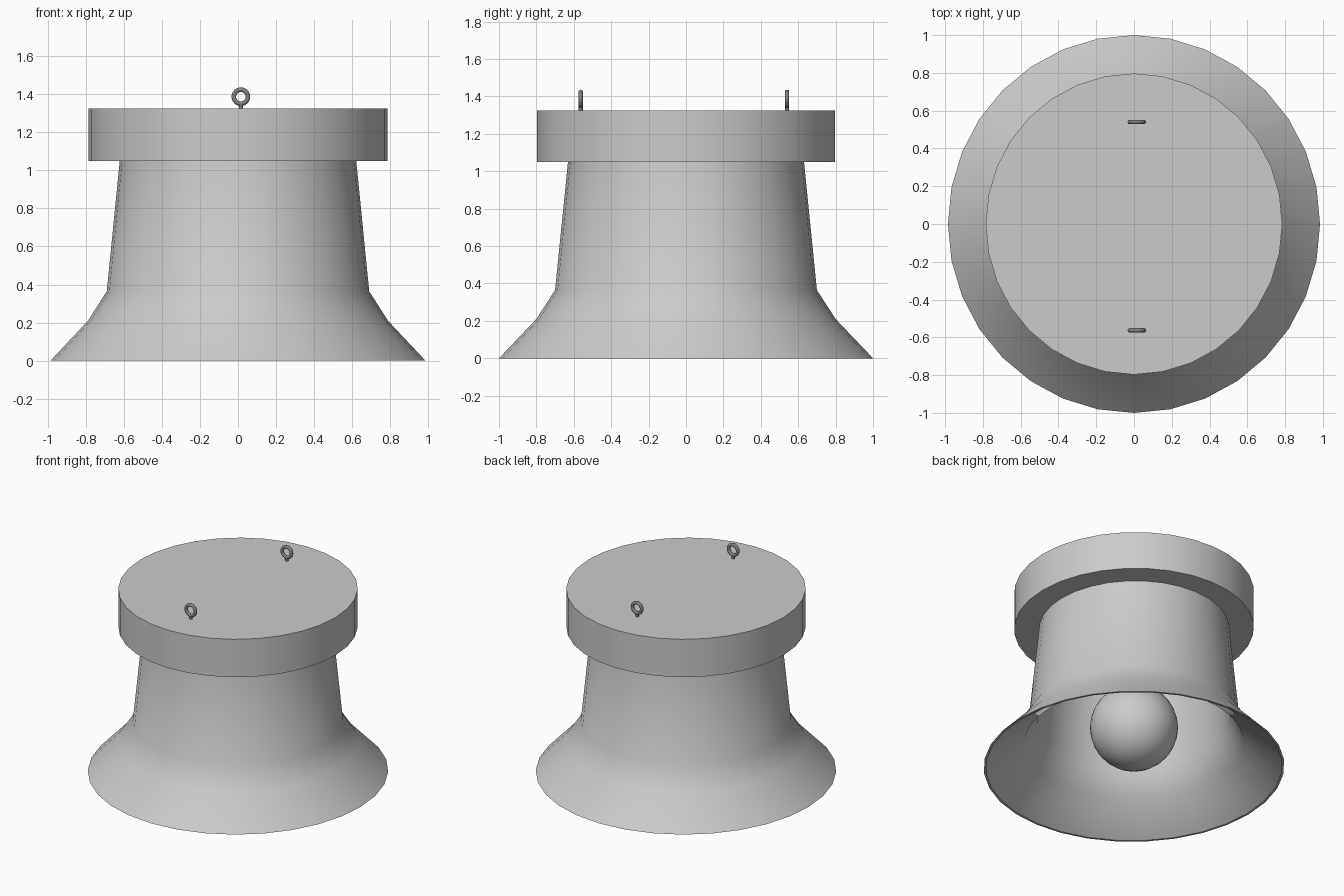
import bpy, math
from mathutils import Matrix

cube = bpy.data.objects.get("Cube")
if cube:
    bpy.data.objects.remove(cube, do_unlink=True)


def material(name, value):
    mat = bpy.data.materials.new(name)
    colour = (value, value, value, 1)
    mat.use_nodes = True
    mat.diffuse_color = colour
    mat.node_tree.nodes["Principled BSDF"].inputs["Base Color"].default_value = colour
    return mat


GREY = material("light grey", 0.6)
STEEL = material("dark steel", 0.22)
SIDES = 32
SQUASH = 0.985  # the housing is slightly narrower across x


def finish(obj, name, mat, angle=40):
    obj.name = name
    obj.data.materials.append(mat)
    bpy.ops.object.select_all(action='DESELECT')
    obj.select_set(True)
    bpy.context.view_layer.objects.active = obj
    bpy.ops.object.shade_smooth_by_angle(angle=math.radians(angle))
    return obj


def lathe(name, profile, mat, angle=40):
    """Spin a closed (radius, z) profile around the z axis."""
    n = len(profile)
    verts = []
    for i in range(SIDES):
        a = 2 * math.pi * i / SIDES
        verts += [(r * math.cos(a) * SQUASH, r * math.sin(a), z) for r, z in profile]
    faces = []
    for i in range(SIDES):
        a, b = i * n, (i + 1) % SIDES * n
        for j in range(n):
            k = (j + 1) % n
            faces.append((a + j, b + j, b + k, a + k))
    mesh = bpy.data.meshes.new(name)
    mesh.from_pydata(verts, [], faces)
    obj = bpy.data.objects.new(name, mesh)
    bpy.context.collection.objects.link(obj)
    return finish(obj, name, mat, angle)


# Flared hollow shade: up the outside, down the inside
lathe("bell_shade", [(1.0, 0), (0.8, 0.21), (0.70, 0.365), (0.63, 1.06),
                     (0.57, 1.06), (0.64, 0.36), (0.73, 0.18), (0.985, 0)], GREY, 32)

# Thick round cap
bpy.ops.mesh.primitive_cylinder_add(vertices=SIDES, radius=0.797, depth=0.275,
                                    location=(0, 0, 1.1875))
cap = bpy.context.object
cap.data.transform(Matrix.Diagonal((SQUASH, 1, 1, 1)))
finish(cap, "cap", GREY)

# Bulb hanging in the mouth
bpy.ops.mesh.primitive_uv_sphere_add(segments=32, ring_count=16, radius=0.29,
                                     location=(0, 0, 0.295))
finish(bpy.context.object, "bulb", GREY)

# Two hanging eyelets, each a ring on a short stem
for side, y in (("front", -0.563), ("back", 0.54)):
    bpy.ops.mesh.primitive_torus_add(major_segments=24, minor_segments=10,
                                     major_radius=0.037, minor_radius=0.012,
                                     location=(0.015, y, 1.387),
                                     rotation=(math.pi / 2, 0, 0))
    finish(bpy.context.object, side + "_eyelet_ring", STEEL)
    bpy.ops.mesh.primitive_cylinder_add(vertices=12, radius=0.011, depth=0.04,
                                        location=(0.015, y, 1.335))
    finish(bpy.context.object, side + "_eyelet_stem", STEEL)
